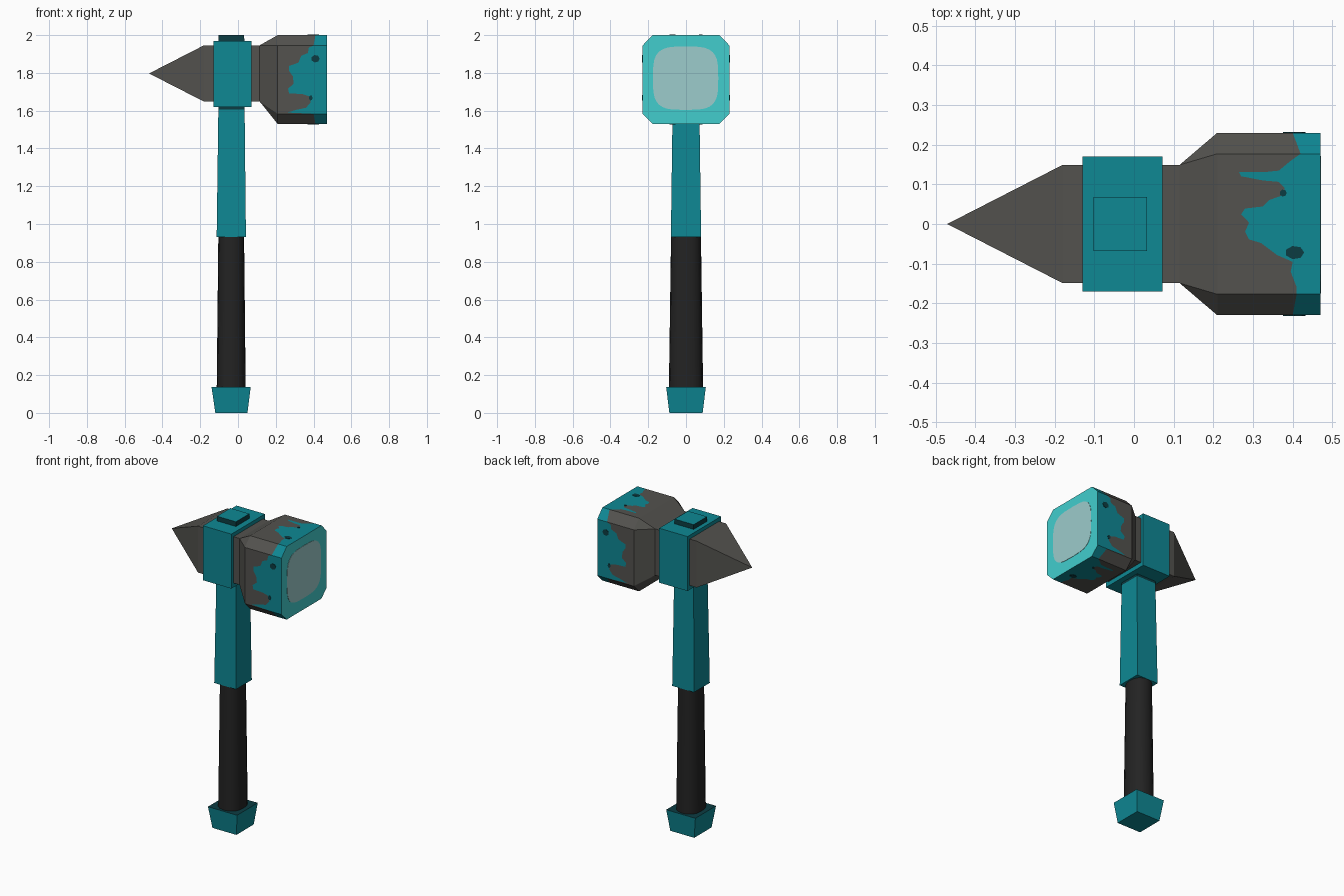
import bpy, bmesh, math
from mathutils import Vector

if "Cube" in bpy.data.objects:
    bpy.data.objects.remove(bpy.data.objects["Cube"])


def material(name, rgb):
    lin = [c / 255 / 12.92 if c < 11 else ((c / 255 + 0.055) / 1.055) ** 2.4 for c in rgb]
    m = bpy.data.materials.new(name)
    m.diffuse_color = (*lin, 1)
    m.use_nodes = True
    m.node_tree.nodes["Principled BSDF"].inputs["Base Color"].default_value = m.diffuse_color
    return m


TEAL = material("teal", (14, 136, 148))
DARK = material("dark teal", (12, 60, 66))
STONE = material("stone grey", (83, 82, 78))
BLACK = material("grip black", (35, 35, 35))
CYAN = material("bright cyan", (66, 206, 206))
PALE = material("pale cyan", (156, 204, 204))


def finish(bm, name, mats):
    bmesh.ops.recalc_face_normals(bm, faces=bm.faces[:])
    me = bpy.data.meshes.new(name)
    bm.to_mesh(me)
    bm.free()
    for m in mats:
        me.materials.append(m)
    ob = bpy.data.objects.new(name, me)
    bpy.context.collection.objects.link(ob)
    return ob


def loft(name, rings, mats, rule=None):
    """Skin a list of point rings and cap both ends."""
    bm = bmesh.new()
    vs = [[bm.verts.new(p) for p in r] for r in rings]
    n = len(rings[0])
    for a, b in zip(vs, vs[1:]):
        for i in range(n):
            bm.faces.new((a[i], a[(i + 1) % n], b[(i + 1) % n], b[i]))
    bm.faces.new(vs[0])
    bm.faces.new(vs[-1])
    bm.normal_update()
    if rule:
        for f in bm.faces:
            f.material_index = rule(f)
    return finish(bm, name, mats)


def rect(x0, x1, y, z):
    return [(x0, -y, z), (x1, -y, z), (x1, y, z), (x0, y, z)]


def superellipse(a, b, power, n):
    pts = []
    for i in range(n):
        c, s = math.cos(math.tau * i / n), math.sin(math.tau * i / n)
        pts.append((a * math.copysign(abs(c) ** (2 / power), c),
                    b * math.copysign(abs(s) ** (2 / power), s)))
    return pts


# Pommel: flared block with a dark upper face
loft("pommel", [rect(-.12, .05, .088, 0), rect(-.14, .067, .105, .137)], [TEAL, DARK],
     lambda f: 1 if f.calc_center_median().z > .13 else 0)

# Grip: tapered and rounded
grip = loft("grip", [[(-.036 + p[0], p[1], z) for p in superellipse(a, b, 2.4, 16)]
                     for z, a, b in ((.10, .077, .091), (.95, .068, .079))], [BLACK])
for f in grip.data.polygons:
    f.use_smooth = len(f.vertices) == 4

# Shaft: square, goes through the collar; dark sides where it meets it
loft("shaft", [rect(-.113, .042, .08, .93), rect(-.104, .035, .071, 1.605),
               rect(-.102, .033, .068, 2.0)], [TEAL, DARK],
     lambda f: 1 if 1.7 < f.calc_center_median().z < 1.99 else 0)

# Collar
loft("collar", [rect(-.13, .072, .17, 1.62), rect(-.13, .072, .17, 1.97)], [TEAL])


# Spike and neck: square bar drawn to a point
def square(x, h, zc=1.797):
    return [(x, -h, zc - h), (x, -h, zc + h), (x, h, zc + h), (x, h, zc - h)]


spike = loft("spike_and_neck", [square(-.47, .0005), square(-.18, .149), square(.115, .149)], [STONE])

# Hammer block: square flares to a chamfered square, sides split by a splash line
OCT = [(-.23, 1.583), (-.23, 1.945), (-.177, 2.0), (.177, 2.0),
       (.23, 1.945), (.23, 1.583), (.177, 1.53), (-.177, 1.53)]
SIDE = [(.40, 0), (.26, .02), (.31, .06), (.36, .09), (.385, .17), (.375, .26), (.34, .29),
        (.27, .30), (.265, .37), (.295, .44), (.29, .55), (.27, .63), (.27, .70), (.32, .75),
        (.335, .85), (.37, .89), (.375, .97), (.40, 1)]
TOP = [(.41, 0), (.41, .05), (.395, .16), (.40, .23), (.36, .28), (.32, .365), (.29, .39),
       (.28, .445), (.29, .51), (.27, .57), (.28, .61), (.325, .625), (.34, .67), (.38, .71),
       (.38, .755), (.365, .80), (.325, .81), (.27, .84), (.265, .87), (.33, .87),
       (.365, .88), (.395, .95), (.42, 1)]


def mirrored(line):
    return [(x, 1 - t) for x, t in reversed(line)]


splashes = [SIDE, TOP, mirrored(SIDE), mirrored(TOP)]
bm = bmesh.new()
neck = [bm.verts.new(p) for p in square(.115, .149)]
mid = [bm.verts.new((.21, *p)) for p in OCT]
end = [bm.verts.new((.47, *p)) for p in OCT]
lines = []
for k, splash in enumerate(splashes):
    a, b = Vector(OCT[2 * k]), Vector(OCT[2 * k + 1])
    lines.append([bm.verts.new((x, *a.lerp(b, t))) for x, t in splash])
for k, line in enumerate(lines):
    i, j, n = 2 * k, 2 * k + 1, (2 * k + 2) % 8
    nxt = lines[(k + 1) % 4][0]
    bm.faces.new((neck[k], neck[(k + 1) % 4], mid[j], mid[i]))
    bm.faces.new((neck[(k + 1) % 4], mid[n], mid[j]))
    bm.faces.new([mid[i], *line, mid[j]])
    bm.faces.new((mid[j], line[-1], nxt, mid[n]))
    bm.faces.new([end[i], *line, end[j]]).material_index = 1
    bm.faces.new((end[j], line[-1], nxt, end[n])).material_index = 1
bm.faces.new(end).material_index = 2
finish(bm, "hammer_block", [STONE, TEAL, CYAN])


# Thin painted plates
def plate(name, center, u, v, outline, mat):
    u, v, c = Vector(u), Vector(v), Vector(center)
    w = u.cross(v) * .002
    loft(name, [[c + u * p[0] + v * p[1] + w * s for p in outline] for s in (-1, 1)], [mat])


# Pale striking patch
plate("striking_patch", (.47, -.002, 1.772), (0, 1, 0), (0, 0, 1),
      superellipse(.173, .168, 3.6, 32), PALE)

# Dark chips on the four sides of the block
for s, tag in ((-1, "front"), (1, "back")):
    for i, (x, z, a, b) in enumerate(((.41, 1.875, .022, .02), (.385, 1.668, .01, .014))):
        plate(f"chip_{tag}_{i}", (x, s * .23, z), (1, 0, 0), (0, 0, 1), superellipse(a, b, 2, 7), DARK)
for z, tag in ((2.0, "top"), (1.53, "bottom")):
    for i, (x, y, a, b) in enumerate(((.405, -.072, .024, .017), (.376, .078, .009, .009))):
        plate(f"chip_{tag}_{i}", (x, y, z - .002 if z > 1.9 else z), (1, 0, 0), (0, 1, 0),
              superellipse(a, b, 2, 7) if z < 1.9 else [(p, q) for p, q in superellipse(a, b, 2, 7)],
              DARK) if z < 1.9 else plate(f"chip_{tag}_{i}", (x, y, z), (1, 0, 0), (0, 1, 0),
                                          superellipse(a, b, 2, 7), DARK)
